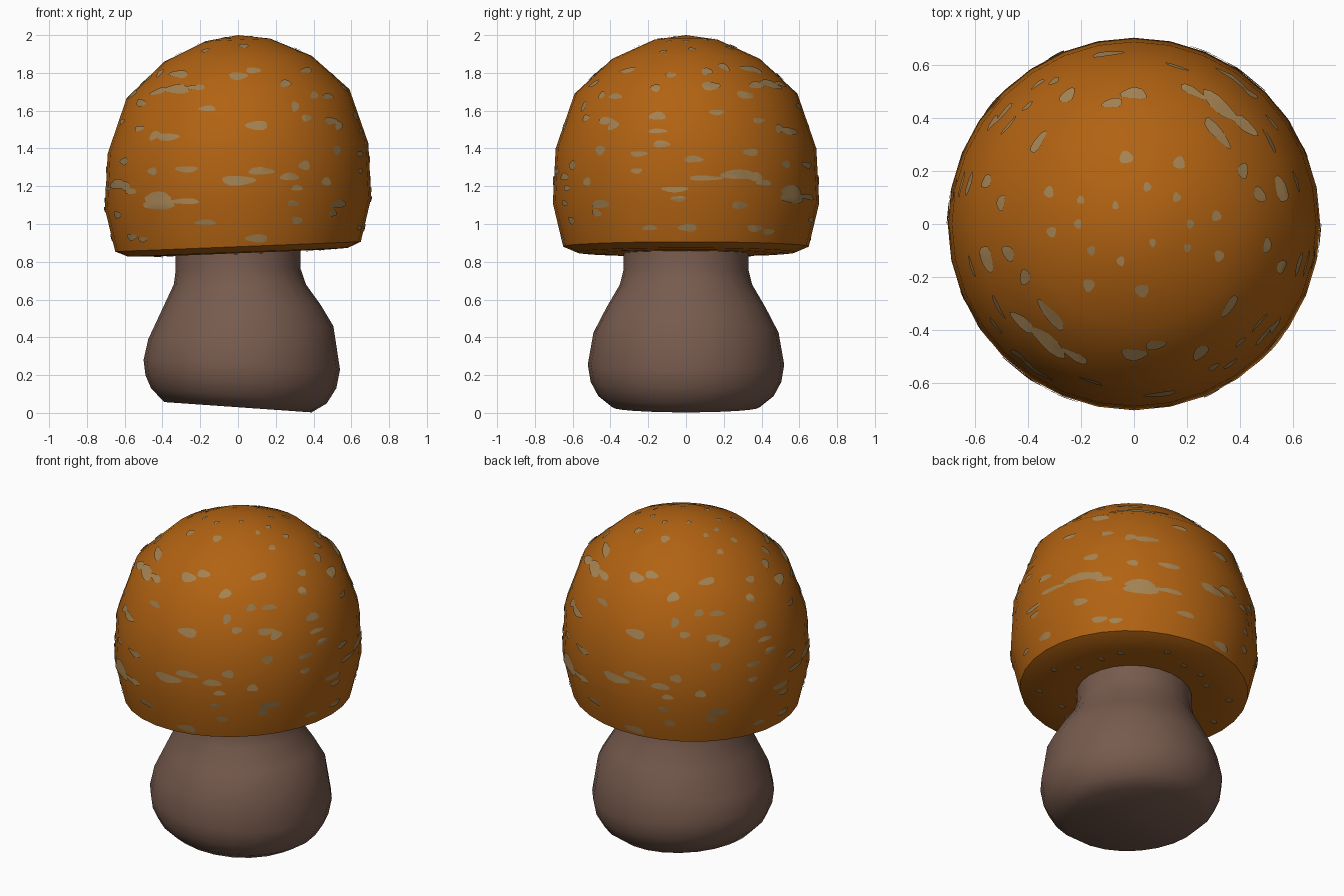
import bpy, bmesh, math, random
from mathutils import Vector
from mathutils.bvhtree import BVHTree

random.seed(4)
CAP_TILT = 0.04


def material(name, rgb):
    m = bpy.data.materials.new(name)
    m.diffuse_color = (*rgb, 1)
    return m


ORANGE = material("orange brown", (0.44, 0.123, 0.006))
TAN = material("tan", (0.37, 0.225, 0.085))
BROWN = material("dull brown", (0.185, 0.104, 0.076))


def lathe(rings, sides):
    """Closed turned shape; each ring is radius, height, x shift, x tilt."""
    bm = bmesh.new()
    rows = []
    for r, z, cx, tilt in rings:
        row = []
        for i in range(sides):
            a = 2 * math.pi * i / sides
            x, y = r * math.cos(a), r * math.sin(a)
            row.append(bm.verts.new((x + cx, y, z + tilt * x)))
        rows.append(row)
    for lo, hi in zip(rows, rows[1:]):
        for i in range(sides):
            j = (i + 1) % sides
            bm.faces.new((lo[i], lo[j], hi[j], hi[i]))
    bm.faces.new(rows[0][::-1])
    bm.faces.new(rows[-1])
    bmesh.ops.remove_doubles(bm, verts=bm.verts, dist=0.0005)
    bmesh.ops.recalc_face_normals(bm, faces=bm.faces)
    return bm


def finish(bm, name, mat, angle):
    me = bpy.data.meshes.new(name)
    bm.to_mesh(me)
    bm.free()
    me.materials.append(mat)
    ob = bpy.data.objects.new(name, me)
    bpy.context.collection.objects.link(ob)
    bpy.ops.object.select_all(action='DESELECT')
    ob.select_set(True)
    bpy.context.view_layer.objects.active = ob
    bpy.ops.object.shade_smooth_by_angle(angle=math.radians(angle))
    return ob


def tilt_cap(bm):
    for v in bm.verts:
        v.co.z += CAP_TILT * v.co.x


# Stalk: bulbous foot, slanted base, narrow neck
stalk = lathe([
    (0.39, 0.030, 0.0, -0.070), (0.465, 0.09, 0.005, -0.085),
    (0.505, 0.165, 0.015, -0.07), (0.52, 0.255, 0.02, -0.05),
    (0.49, 0.425, 0.015, 0.07), (0.42, 0.56, 0.02, 0.02),
    (0.35, 0.68, 0.01, 0.0), (0.33, 0.76, 0.0, 0.02),
    (0.33, 0.88, 0.0, 0.04)], 24)
finish(stalk, "stalk", BROWN, 50)

# Cap: tall dome with a shallow closed underside
profile = [(0.30, 0.845), (0.45, 0.845), (0.58, 0.85), (0.65, 0.88),
           (0.705, 1.11), (0.69, 1.40), (0.59, 1.69), (0.39, 1.875),
           (0.17, 1.975), (0.0, 2.0)]
cap = lathe([(r, z, 0, 0) for r, z in profile], 32)
tree = BVHTree.FromBMesh(cap)
tilt_cap(cap)
finish(cap, "cap", ORANGE, 40)

# Spots seen from each side: across, up, half width, half height
FRONT = [
    (-.32, 1.71, .065, .025), (-.22, 1.72, .05, .014), (-.31, 1.79, .05, .02),
    (-.51, 1.64, .025, .02), (-.16, 1.61, .045, .015), (-.37, 1.46, .06, .02),
    (.10, 1.52, .06, .025), (.25, 1.74, .03, .02), (0, 1.78, .05, .02),
    (.08, 1.81, .04, .016), (.36, 1.81, .03, .015), (.40, 1.68, .02, .02),
    (.30, 1.62, .02, .028), (.36, 1.56, .025, .018), (.53, 1.52, .02, .025),
    (.52, 1.39, .02, .025), (-.45, 1.28, .025, .02), (-.27, 1.29, .06, .017),
    (-.59, 1.20, .02, .025), (-.42, 1.14, .07, .03), (-.28, 1.12, .08, .015),
    (-.17, 1.01, .055, .015), (0, 1.23, .09, .026), (.12, 1.28, .07, .02),
    (.27, 1.25, .05, .02), (.35, 1.31, .03, .025), (.31, 1.19, .03, .015),
    (.31, 1.02, .028, .02), (.29, 1.11, .03, .015), (.10, .925, .06, .022),
    (.50, 1.06, .02, .02), (-.50, .92, .025, .015)]
RIGHT = [
    (.11, 1.81, .03, .02), (.13, 1.73, .05, .022), (.37, 1.74, .04, .02),
    (-.16, 1.72, .025, .02), (-.08, 1.79, .03, .014), (-.37, 1.68, .035, .015),
    (-.42, 1.55, .04, .02), (-.15, 1.57, .045, .022), (-.15, 1.49, .05, .012),
    (-.13, 1.42, .045, .018), (-.25, 1.37, .045, .015), (.04, 1.34, .05, .018),
    (.10, 1.24, .09, .014), (.28, 1.26, .10, .026), (.34, 1.38, .04, .02),
    (.16, 1.59, .04, .015), (.38, 1.55, .03, .015), (.49, 1.51, .02, .025),
    (-.06, 1.18, .07, .015), (-.45, 1.11, .045, .022), (-.26, 1.28, .03, .015),
    (-.04, 1.13, .04, .015), (.28, 1.10, .04, .02), (.56, 1.15, .06, .033),
    (.41, 1.22, .04, .015), (.01, .98, .05, .02), (-.19, .98, .04, .013),
    (.36, .98, .04, .018), (-.52, 1.23, .02, .022)]
TOP = [
    (-.03, .25, .026, .024), (.17, .23, .022, .024), (.05, .14, .015, .018),
    (.16, .10, .015, .018), (.21, 0, .014, .018), (.31, .03, .018, .02),
    (.32, -.12, .018, .022), (.07, -.07, .012, .016), (.41, .20, .02, .03),
    (.20, -.09, .014, .015)]
UNDER = []
for i in range(9):
    a = math.pi * (i + random.random() * 0.6) / 9
    r = random.uniform(0.42, 0.55)
    UNDER.append((r * math.cos(a), r * math.sin(a), .022, .018))

# Each view: spots, ray start, ray direction
VIEWS = [
    (FRONT, lambda u, v: (u, -3, v - CAP_TILT * u), (0, 1, 0)),
    (RIGHT, lambda u, v: (3, u, v - CAP_TILT * 0.62), (-1, 0, 0)),
    (TOP, lambda u, v: (u, v, 4), (0, 0, -1)),
    (UNDER, lambda u, v: (u, v, -1), (0, 0, 1))]


def add_spot(bm, start, direction, spot, turn):
    """Thin oval patch projected onto the cap."""
    u, v, w, h = spot
    phase = u * 7 + v * 11

    def drop(k, a):
        wob = k * (1 + 0.12 * math.sin(3 * a + phase))
        p = Vector(start(u + w * wob * math.cos(a), v + h * wob * math.sin(a)))
        d = Vector(direction)
        p.x, p.y, d.x, d.y = p.x * turn, p.y * turn, d.x * turn, d.y * turn
        loc, n, _, _ = tree.ray_cast(p, d)
        return None if loc is None else loc + n * 0.005

    n = 12
    pts = [drop(0, 0)] + [drop(k, 2 * math.pi * i / n)
                          for k in (0.5, 1) for i in range(n)]
    if None in pts:
        return
    vs = [bm.verts.new(p) for p in pts]
    made = []
    for i in range(n):
        j = (i + 1) % n
        made.append(bm.faces.new((vs[0], vs[1 + i], vs[1 + j])))
        made.append(bm.faces.new((vs[1 + i], vs[1 + n + i], vs[1 + n + j], vs[1 + j])))
    # Face the patch outwards
    made[0].normal_update()
    if made[0].normal.dot(vs[0].co - Vector((0, 0, 1.3))) < 0:
        bmesh.ops.reverse_faces(bm, faces=made)


# The spot pattern repeats after half a turn
spots = bmesh.new()
for rows, start, direction in VIEWS:
    for spot in rows:
        for turn in (1, -1):
            add_spot(spots, start, direction, spot, turn)
tilt_cap(spots)
finish(spots, "cap_spots", TAN, 60)
